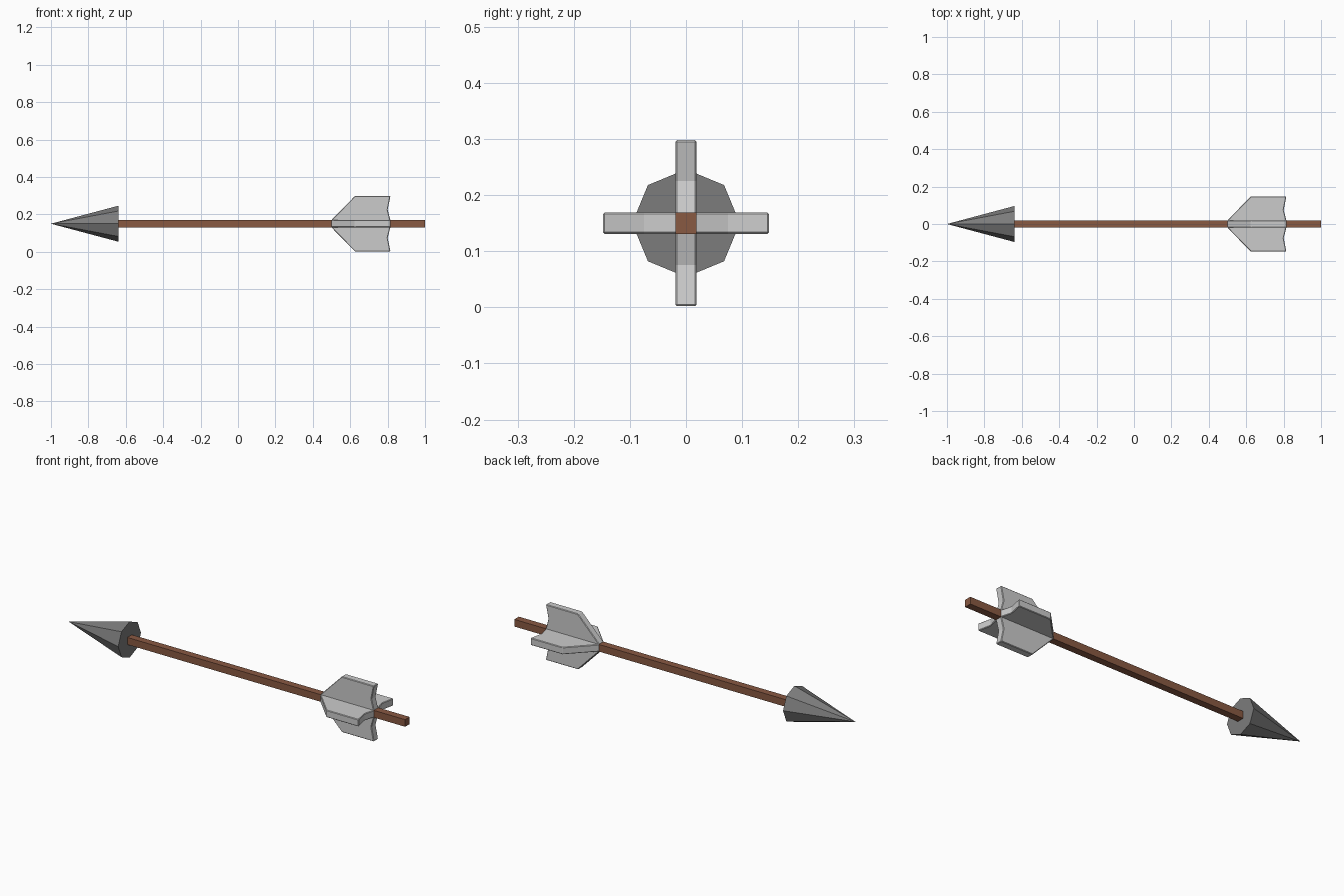
import bpy, bmesh, math
from mathutils import Matrix

if "Cube" in bpy.data.objects:
    bpy.data.objects.remove(bpy.data.objects["Cube"])

Z = 0.15      # height of the arrow's axis
H = 0.019     # half thickness of shaft and fins


def paint(obj, name, color):
    mat = bpy.data.materials.new(name)
    mat.diffuse_color = (*color, 1)
    mat.use_nodes = True
    mat.node_tree.nodes["Principled BSDF"].inputs["Base Color"].default_value = mat.diffuse_color
    obj.data.materials.append(mat)


def add_object(name, bm):
    bmesh.ops.recalc_face_normals(bm, faces=bm.faces)
    mesh = bpy.data.meshes.new(name)
    bm.to_mesh(mesh)
    bm.free()
    obj = bpy.data.objects.new(name, mesh)
    bpy.context.collection.objects.link(obj)
    obj.location.z = Z
    return obj


# Square wooden shaft
bm = bmesh.new()
bmesh.ops.create_cube(bm, size=1, matrix=Matrix.Translation((0.175, 0, 0))
                      @ Matrix.Diagonal((1.65, 2 * H, 2 * H, 1)))
shaft = add_object("shaft", bm)
paint(shaft, "wood", (0.25, 0.1, 0.055))

# Eight-sided pointed head, tip towards -x
bm = bmesh.new()
bmesh.ops.create_cone(bm, cap_ends=True, segments=8, radius1=0.096, radius2=0,
                      depth=0.36, matrix=Matrix.Translation((-0.82, 0, 0))
                      @ Matrix.Rotation(-math.pi / 2, 4, 'Y'))
bmesh.ops.remove_doubles(bm, verts=bm.verts, dist=1e-4)
head = add_object("arrow_head", bm)
paint(head, "dark_metal", (0.2, 0.2, 0.2))

# Four fins: side profile (x, distance from axis) extruded to thickness
PROFILE = [(0.50, 0.012), (0.50, 0.02), (0.625, 0.148), (0.815, 0.148),
           (0.80, 0.075), (0.815, 0.018), (0.815, 0.012)]
for i, side in enumerate(("top", "front", "bottom", "back")):
    bm = bmesh.new()
    face = bm.faces.new([bm.verts.new((x, -H, r)) for x, r in PROFILE])
    ext = bmesh.ops.extrude_face_region(bm, geom=[face])
    bmesh.ops.translate(bm, vec=(0, 2 * H, 0),
                        verts=[v for v in ext["geom"] if isinstance(v, bmesh.types.BMVert)])
    fin = add_object("fin_" + side, bm)
    fin.rotation_euler.x = i * math.pi / 2
    bevel = fin.modifiers.new("soft_edges", 'BEVEL')
    bevel.width = 0.003
    bevel.segments = 1
